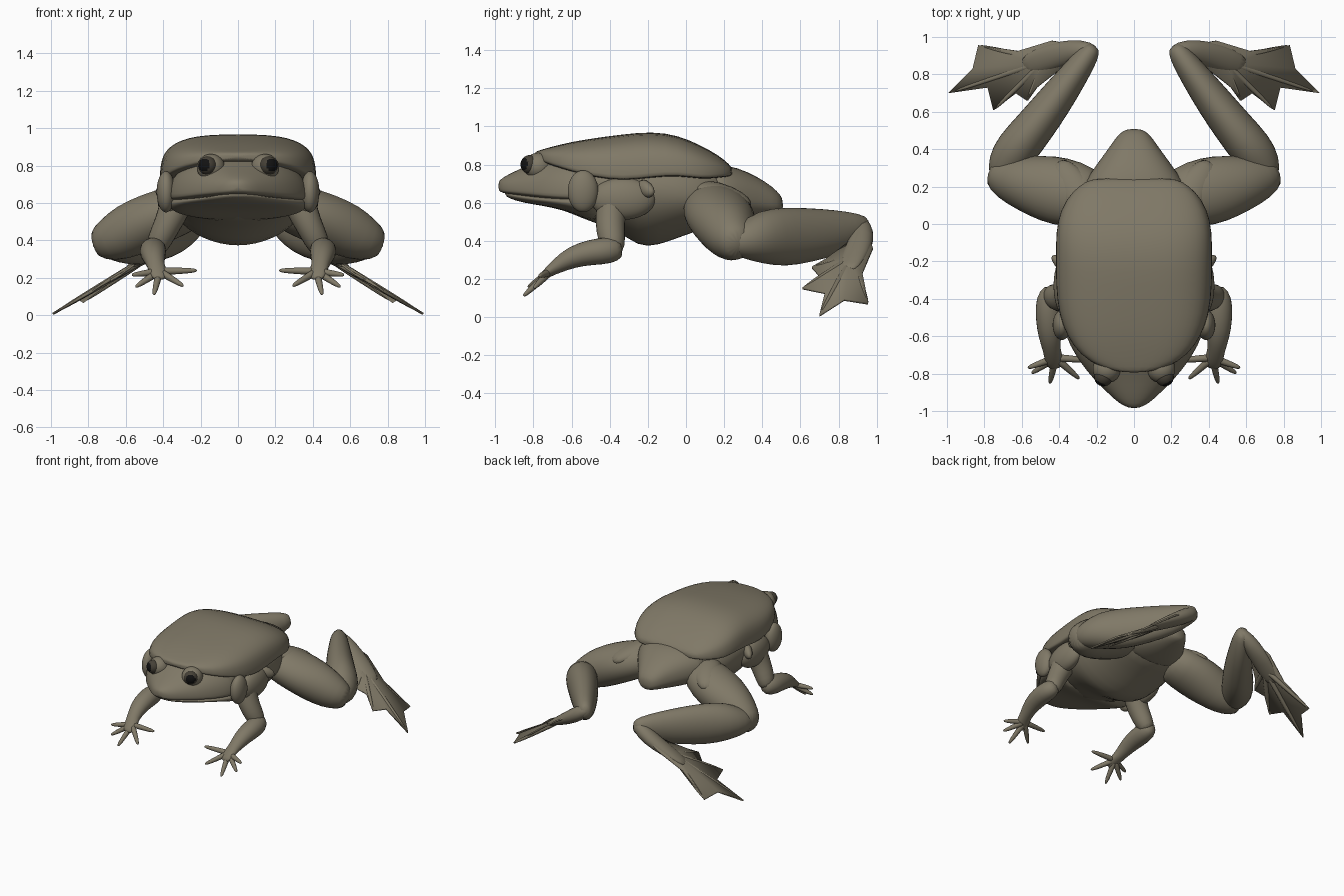
import bpy, bmesh, math
from mathutils import Vector

cube = bpy.data.objects.get("Cube")
if cube:
    bpy.data.objects.remove(cube, do_unlink=True)


def material(name, rgb, rough=0.7):
    m = bpy.data.materials.new(name)
    m.use_nodes = True
    m.diffuse_color = (*rgb, 1)
    bsdf = m.node_tree.nodes["Principled BSDF"]
    bsdf.inputs["Base Color"].default_value = (*rgb, 1)
    bsdf.inputs["Roughness"].default_value = rough
    return m


SKIN = material("olive skin", (0.215, 0.19, 0.135))
IRIS = material("dark iris", (0.06, 0.052, 0.038))
BLACK = material("black pupil", (0.006, 0.006, 0.006))


def finish(name, bm, mats=(SKIN,), mirror=False, subsurf=True):
    bmesh.ops.recalc_face_normals(bm, faces=bm.faces)
    mesh = bpy.data.meshes.new(name)
    bm.to_mesh(mesh)
    bm.free()
    ob = bpy.data.objects.new(name, mesh)
    bpy.context.collection.objects.link(ob)
    for m in mats:
        mesh.materials.append(m)
    for p in mesh.polygons:
        p.use_smooth = True
    if mirror:
        mod = ob.modifiers.new("both sides", 'MIRROR')
        mod.use_mirror_merge = False
    if subsurf:
        ob.modifiers.new("smooth", 'SUBSURF').levels = 1
        ob.modifiers["smooth"].render_levels = 1
    return ob


def skin_rings(name, rings, **kw):
    """Bridge a list of point rings and cap both ends."""
    bm = bmesh.new()
    loops = [[bm.verts.new(p) for p in ring] for ring in rings]
    n = len(loops[0])
    for a, b in zip(loops, loops[1:]):
        for i in range(n):
            j = (i + 1) % n
            bm.faces.new((a[i], a[j], b[j], b[i]))
    bm.faces.new(loops[0])
    bm.faces.new(loops[-1][::-1])
    return finish(name, bm, **kw)


def trunk(name, rows, p_top=2.0, p_bot=2.0, n=24):
    """Loft along y; each row is y, half width, side z, top z, bottom z."""
    rings = []
    for y, w, mid, top, bot in rows:
        ring = []
        for i in range(n):
            a = 2 * math.pi * i / n
            c, s = math.cos(a), math.sin(a)
            p = p_top if s >= 0 else p_bot
            x = math.copysign(abs(c) ** (2 / p), c) * w
            h = abs(s) ** (2 / p)
            ring.append((x, y, mid + h * ((top if s >= 0 else bot) - mid)))
        rings.append(ring)
    return skin_rings(name, rings)


def limb(name, path, hint=(0, 0, 1), n=12):
    """Mirrored loft along a path of x, y, z, side radius, upper radius."""
    pts = [Vector(p[:3]) for p in path]
    rings = []
    for i, p in enumerate(path):
        t = (pts[min(i + 1, len(pts) - 1)] - pts[max(i - 1, 0)]).normalized()
        side = t.cross(Vector(hint)).normalized()
        up = side.cross(t)
        rings.append([pts[i] + side * p[3] * math.cos(2 * math.pi * k / n)
                      + up * p[4] * math.sin(2 * math.pi * k / n) for k in range(n)])
    return skin_rings(name, rings, mirror=True)


def ball(name, loc, size, mats=(SKIN,), rule=None):
    bm = bmesh.new()
    bmesh.ops.create_uvsphere(bm, u_segments=32, v_segments=20, radius=1)
    for f in bm.faces:
        if rule:
            f.material_index = rule(f.calc_center_median().normalized())
    for v in bm.verts:
        v.co = Vector(loc) + Vector([a * b for a, b in zip(v.co, size)])
    return finish(name, bm, mats=mats, mirror=True, subsurf=False)


# Loose back skin, lying over the body like a shield
trunk("back_skin", [
    (-.795, .05, .845, .865, .835), (-.77, .18, .835, .875, .82),
    (-.70, .29, .81, .895, .79), (-.60, .36, .775, .92, .76),
    (-.48, .405, .745, .94, .73), (-.33, .42, .725, .96, .71),
    (-.18, .42, .745, .975, .73), (-.04, .42, .755, .955, .74),
    (.08, .395, .735, .90, .72), (.17, .335, .745, .85, .73),
    (.23, .26, .75, .80, .735), (.245, .2, .755, .775, .745)], 3.0, 4.0)

# Belly and sides
trunk("body", [
    (-.62, .28, .68, .80, .54), (-.50, .36, .68, .85, .50),
    (-.36, .385, .68, .85, .455), (-.25, .385, .66, .85, .365),
    (-.15, .385, .66, .85, .37), (0, .375, .64, .85, .43),
    (.12, .33, .62, .82, .47), (.25, .24, .60, .77, .50)], 2.4, 1.9)

# Rear end
trunk("rump", [
    (.08, .34, .63, .80, .48), (.22, .27, .63, .80, .49),
    (.32, .20, .62, .765, .50), (.42, .125, .60, .71, .52),
    (.48, .085, .59, .66, .53), (.51, .04, .58, .62, .55)], 2.4)

# Head with the upper lip overhanging the jaw
trunk("upper_head", [
    (-.985, .02, .685, .71, .665), (-.965, .075, .675, .73, .65),
    (-.90, .145, .665, .765, .64), (-.82, .225, .655, .80, .63),
    (-.74, .29, .645, .845, .62), (-.65, .345, .64, .87, .61),
    (-.55, .385, .64, .87, .60), (-.45, .36, .64, .85, .60)], 2.2, 3.5)
trunk("lower_jaw", [
    (-.95, .04, .645, .66, .635), (-.90, .12, .635, .65, .61),
    (-.80, .22, .62, .64, .59), (-.70, .30, .61, .64, .575),
    (-.60, .36, .60, .66, .545), (-.52, .385, .60, .68, .505),
    (-.44, .34, .60, .68, .50)], 2.0, 2.4)

# Eyes, brows and nostrils
ball("eye_socket", (.145, -.775, .79), (.075, .075, .072))
look = Vector((.5, -.85, .08)).normalized()
ball("eye", (.163, -.818, .80), (.05, .05, .05), (IRIS, BLACK),
     lambda d: 1 if d.dot(look) > .72 else 0)
ball("nostril", (.06, -.935, .715), (.008, .008, .006), (BLACK,))

# Skin folds on the cheeks, shoulders and hips
ball("cheek_fold", (.385, -.54, .66), (.05, .08, .11))
ball("shoulder_fold", (.36, -.33, .62), (.07, .17, .11))
limb("flank_fold", [(.35, -.25, .70, .03, .04), (.40, -.20, .66, .04, .05),
                    (.44, -.17, .65, .01, .015)])
limb("hip_fold", [(.22, .04, .66, .10, .07), (.30, .16, .65, .11, .065),
                  (.37, .26, .62, .09, .05), (.42, .33, .58, .05, .03)])

# Hind legs
limb("thigh", [
    (.18, .12, .61, .15, .12), (.33, .16, .56, .185, .14),
    (.46, .19, .51, .185, .15), (.59, .22, .45, .15, .15),
    (.69, .25, .40, .12, .12), (.775, .28, .375, .07, .075)], n=16)
limb("shank", [
    (.735, .22, .39, .05, .06), (.69, .31, .40, .105, .10),
    (.63, .40, .42, .12, .145), (.53, .52, .42, .11, .16),
    (.43, .65, .43, .10, .145), (.32, .80, .445, .08, .12),
    (.235, .92, .475, .06, .07), (.21, .955, .48, .03, .04)], n=16)
limb("ankle", [
    (.20, .92, .50, .035, .035), (.27, .93, .45, .06, .06),
    (.39, .91, .37, .075, .05), (.51, .87, .30, .07, .03),
    (.60, .84, .24, .05, .015)])

# Webbed hind feet
toe_tips = [(.83, .955, .07), (.99, .70, .007), (.75, .61, .15), (.57, .66, .26)]
notches = [(.62, .925, .23), (.86, .83, .09), (.78, .73, .125), (.63, .70, .215)]
outline = [(.30, .955, .44), (.44, .98, .36)]
for gap, tip in zip(notches, toe_tips):
    outline += [gap, tip]
outline += [(.52, .73, .30), (.38, .84, .38)]
bm = bmesh.new()
hub = bm.verts.new((.52, .86, .30))
rim = [bm.verts.new(p) for p in outline]
for a, b in zip(rim, rim[1:] + rim[:1]):
    bm.faces.new((hub, a, b))
web = finish("foot_web", bm, mirror=True, subsurf=False)
web.modifiers.new("thickness", 'SOLIDIFY').thickness = .012
web.modifiers["thickness"].offset = 0


def digit(name, base, tip, r0, r1):
    a, b = Vector(base), Vector(tip)
    steps = [(0, r0), (.35, r0 * .85), (.8, (r0 + r1) / 2), (1, r1)]
    limb(name, [(*a.lerp(b, t), r, r) for t, r in steps], n=8)


for i, tip in enumerate(toe_tips):
    digit(f"toe_{i + 1}", (.48, .87, .31), tip, .022, .005)

# Front legs
limb("upper_arm", [
    (.31, -.37, .68, .10, .09), (.335, -.39, .58, .09, .085),
    (.375, -.40, .49, .075, .08), (.42, -.39, .40, .07, .075),
    (.45, -.37, .33, .05, .05)], hint=(0, 1, 0))
limb("forearm", [
    (.44, -.33, .36, .04, .05), (.455, -.40, .35, .075, .075),
    (.455, -.50, .34, .075, .07), (.45, -.60, .315, .065, .06),
    (.44, -.68, .265, .045, .04), (.425, -.73, .23, .055, .025),
    (.42, -.775, .19, .035, .014)])

# Splayed fingers
finger_tips = [(.57, -.77, .215), (.55, -.80, .15), (.45, -.855, .108),
               (.29, -.83, .155), (.215, -.73, .24)]
for i, tip in enumerate(finger_tips):
    digit(f"finger_{i + 1}", (.42, -.715, .235), tip, .024, .008)
